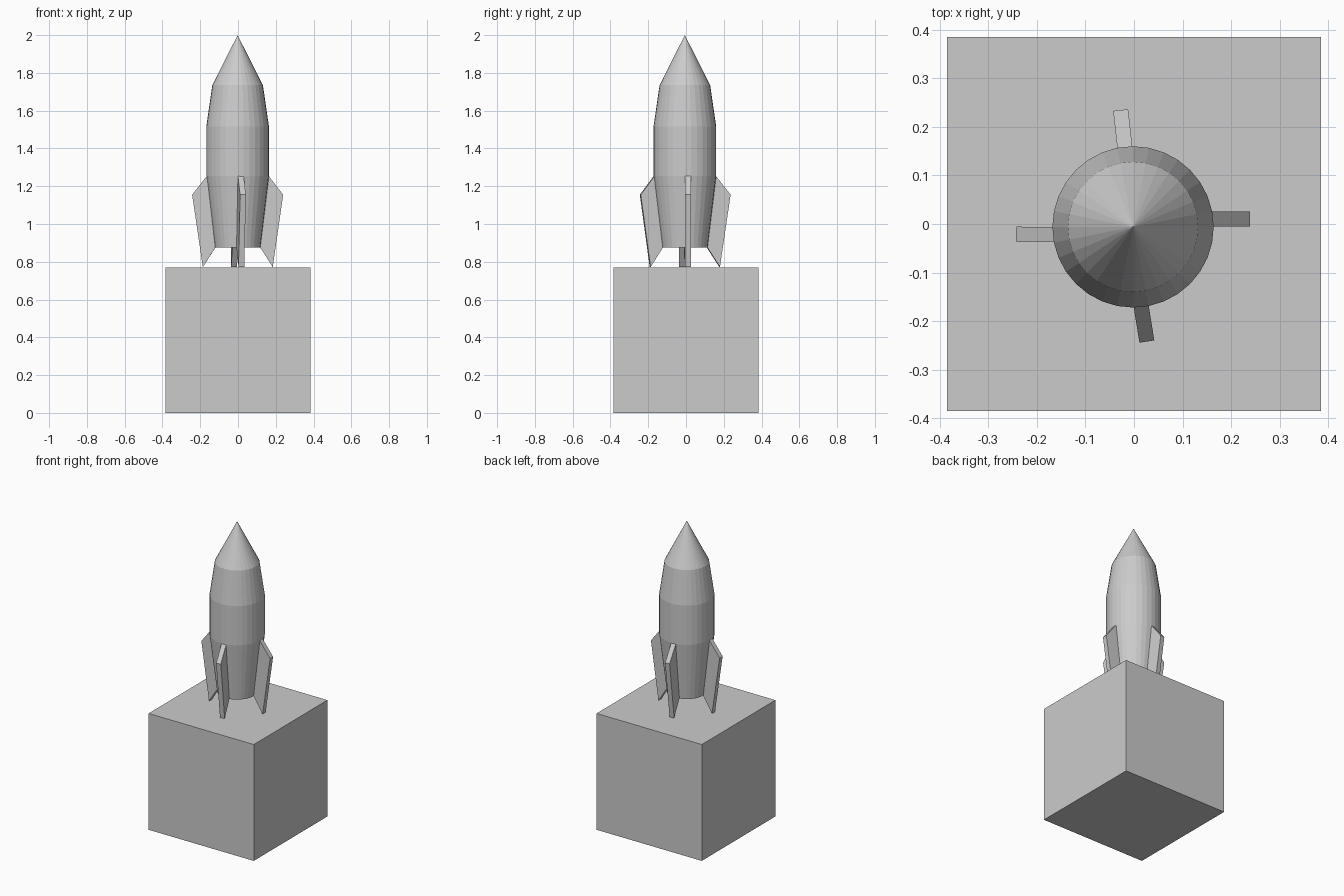
import bpy, bmesh, math
from mathutils import Vector

if "Cube" in bpy.data.objects:
    bpy.data.objects.remove(bpy.data.objects["Cube"])


def finish(name, bm):
    bmesh.ops.recalc_face_normals(bm, faces=bm.faces[:])
    mesh = bpy.data.meshes.new(name)
    bm.to_mesh(mesh)
    bm.free()
    obj = bpy.data.objects.new(name, mesh)
    bpy.context.collection.objects.link(obj)
    return obj


def lathe(name, profile, centre, sides=32):
    """Revolve (radius, height) points, with a closed base and a pointed tip."""
    bm = bmesh.new()
    rings = []
    for r, z in profile[:-1]:
        rings.append([bm.verts.new((centre[0] + r * math.cos(math.tau * i / sides),
                                    centre[1] + r * math.sin(math.tau * i / sides), z))
                      for i in range(sides)])
    tip = bm.verts.new((*centre, profile[-1][1]))
    for low, high in zip(rings, rings[1:]):
        for i in range(sides):
            j = (i + 1) % sides
            bm.faces.new((low[i], low[j], high[j], high[i]))
    for i in range(sides):
        bm.faces.new((rings[-1][i], rings[-1][(i + 1) % sides], tip))
    bm.faces.new(rings[0][::-1])
    return finish(name, bm)


def fin(name, root, end, thickness=0.031):
    """Swept fin plate; root and end are plan points of its upper edge."""
    root, end = Vector(root), Vector(end)
    out = (end - root).normalized()
    side = Vector((-out.y, out.x)) * thickness / 2
    reach = (end - root).length
    # distance out from the hull, height
    outline = [(-0.003, 1.255), (reach, 1.155), (0.019, 0.772), (-0.047, 0.875)]
    bm = bmesh.new()
    a, b = [[bm.verts.new((*(root + out * d + side * s), z)) for d, z in outline]
            for s in (-1, 1)]
    bm.faces.new(a)
    bm.faces.new(b[::-1])
    for i in range(4):
        j = (i + 1) % 4
        bm.faces.new((a[i], b[i], b[j], a[j]))
    return finish(name, bm)


# Plinth
bm = bmesh.new()
bmesh.ops.create_cube(bm, size=0.77)
bmesh.ops.translate(bm, verts=bm.verts, vec=(0, 0, 0.385))
finish("plinth", bm)

# Rocket hull with nose cone
lathe("rocket_hull",
      [(0.12, 0.875), (0.166, 1.255), (0.166, 1.515), (0.134, 1.735), (0, 2.0)],
      (-0.002, -0.006))

# Four fins, each set slightly off-axis
for name, root, end in (
        ("right_fin", (0.165, 0.010), (0.239, 0.010)),
        ("left_fin", (-0.167, -0.022), (-0.2425, -0.021)),
        ("front_fin", (0.015, -0.171), (0.0265, -0.242)),
        ("rear_fin", (-0.019, 0.159), (-0.0275, 0.2345))):
    fin(name, root, end)
